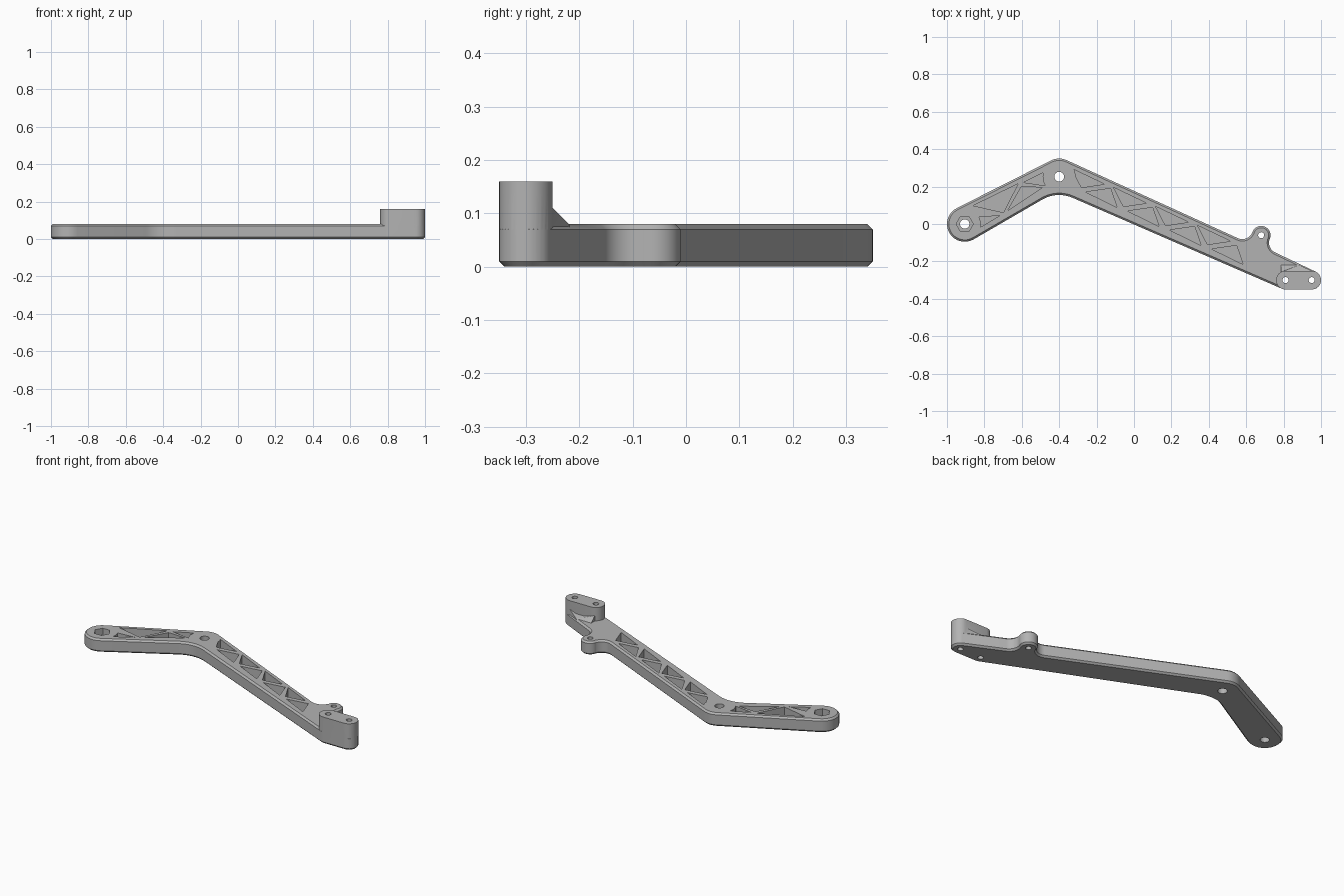
import bpy, bmesh, math

if "Cube" in bpy.data.objects:
    bpy.data.objects.remove(bpy.data.objects["Cube"])

mat = bpy.data.materials.new("grey plastic")
mat.diffuse_color = (0.45, 0.45, 0.45, 1)
mat.use_nodes = True
mat.node_tree.nodes["Principled BSDF"].inputs["Base Color"].default_value = mat.diffuse_color


def loft(name, rings):
    """Closed solid through rings of 3D points with equal counts."""
    bm = bmesh.new()
    vs = [[bm.verts.new(p) for p in r] for r in rings]
    n = len(vs[0])
    for a, b in zip(vs, vs[1:]):
        for i in range(n):
            j = (i + 1) % n
            bm.faces.new((a[i], a[j], b[j], b[i]))
    bm.faces.new(vs[0][::-1])
    bm.faces.new(vs[-1])
    bmesh.ops.recalc_face_normals(bm, faces=bm.faces)
    me = bpy.data.meshes.new(name)
    bm.to_mesh(me)
    bm.free()
    me.materials.append(mat)
    ob = bpy.data.objects.new(name, me)
    bpy.context.collection.objects.link(ob)
    return ob


def prism(name, pts, z0, z1):
    return loft(name, [[(x, y, z) for x, y in pts] for z in (z0, z1)])


def arc(x, y, r, a0, a1, n=16):
    return [(x + r * math.cos(math.radians(a0 + (a1 - a0) * i / n)),
             y + r * math.sin(math.radians(a0 + (a1 - a0) * i / n))) for i in range(n + 1)]


def disc(x, y, r, n=32):
    return arc(x, y, r, 0, 360, n)[:-1]


def boolean(target, other, op):
    m = target.modifiers.new(op, 'BOOLEAN')
    m.operation, m.object, m.solver = op, other, 'EXACT'
    bpy.context.view_layer.objects.active = target
    bpy.ops.object.modifier_apply(modifier=m.name)
    bpy.data.objects.remove(other)


# Arm outline: arcs joined by tangent lines (negative sweep = concave fillet)
ARCS = [
    (-0.905, 0.0, 0.095, 116.5, 300),     # left end
    (-0.4, -0.025, 0.18, 120, 66),        # inside of the elbow
    (0.81, -0.3, 0.05, 246, 270),         # block end, left
    (0.95, -0.3, 0.05, -90, 65),          # block end, right
    (0.78, -0.1, 0.058, 245, 158),        # ear fillet, right
    (0.68, -0.06, 0.05, -22, 158),        # ear
    (0.579, -0.023, 0.058, -20, -114.5),  # ear fillet, left
    (-0.4, 0.253, 0.097, 65.5, 116.5),    # outside of the elbow
]


def outline(inset, z):
    pts = []
    for x, y, r, a0, a1 in ARCS:
        pts += arc(x, y, r - inset if a1 > a0 else r + inset, a0, a1)
    return [(px, py, z) for px, py in pts]


# Plate with chamfered rims
arm = loft("bent_arm", [outline(0.01, 0), outline(0, 0.01), outline(0, 0.07), outline(0.01, 0.08)])

# Raised end block and its sloped gusset
block = prism("end_block", arc(0.81, -0.3, 0.05, 90, 270) + arc(0.95, -0.3, 0.05, -90, 90), 0.012, 0.16)
top = [(0.785, -0.29, 0.11), (0.94, -0.29, 0.11), (0.95, -0.25, 0.11),
       (0.885, -0.22, 0.08), (0.885, -0.218, 0.078), (0.785, -0.218, 0.078),
       (0.785, -0.22, 0.08), (0.785, -0.25, 0.11)]
gusset = loft("gusset", [[(x, y, 0.03) for x, y, z in top], top])
boolean(block, gusset, 'UNION')
boolean(arm, block, 'UNION')

# Triangular truss pockets
FLOOR = 0.02
tris = []
for i in range(4):
    x, y = -0.334 + 0.2246 * i, 0.297 - 0.1016 * i
    tris.append([(x, y), (x + 0.176, y - 0.084), (x + 0.053, y - 0.102)])
    tris.append([(x + 0.075, y - 0.126), (x + 0.209, y - 0.107), (x + 0.243, y - 0.208)])
tris += [
    [(-0.86, 0.098), (-0.62, 0.215), (-0.698, 0.061)],
    [(-0.88, 0.032), (-0.717, 0.045), (-0.86, -0.04)],
    [(-0.602, 0.2), (-0.49, 0.195), (-0.675, 0.072)],
    [(-0.59, 0.222), (-0.44, 0.297), (-0.475, 0.205)],
]
bosses = [(-0.905, 0, 0.085), (-0.4, 0.253, 0.088), (0.81, -0.3, 0.062)]
for t in tris:
    cut = prism("pocket_cutter", t, FLOOR, 0.1)
    for bx, by, br in bosses:
        if min(math.hypot(bx - px, by - py) for px, py in t) < 0.2:
            boolean(cut, prism("boss_cutter", disc(bx, by, br, 48), 0, 0.2), 'DIFFERENCE')
    boolean(arm, cut, 'DIFFERENCE')

# Bolt holes and hexagonal nut recess
for x, y, r in [(-0.905, 0, 0.025), (-0.4, 0.253, 0.026), (0.68, -0.06, 0.016),
                (0.81, -0.3, 0.016), (0.95, -0.3, 0.016)]:
    boolean(arm, prism("hole_cutter", disc(x, y, r), -0.1, 0.3), 'DIFFERENCE')
boolean(arm, prism("nut_cutter", disc(-0.905, 0, 0.046, 6), 0.04, 0.2), 'DIFFERENCE')

bpy.ops.object.select_all(action='DESELECT')
arm.select_set(True)
bpy.context.view_layer.objects.active = arm
bpy.ops.object.shade_smooth_by_angle(angle=math.radians(30))
